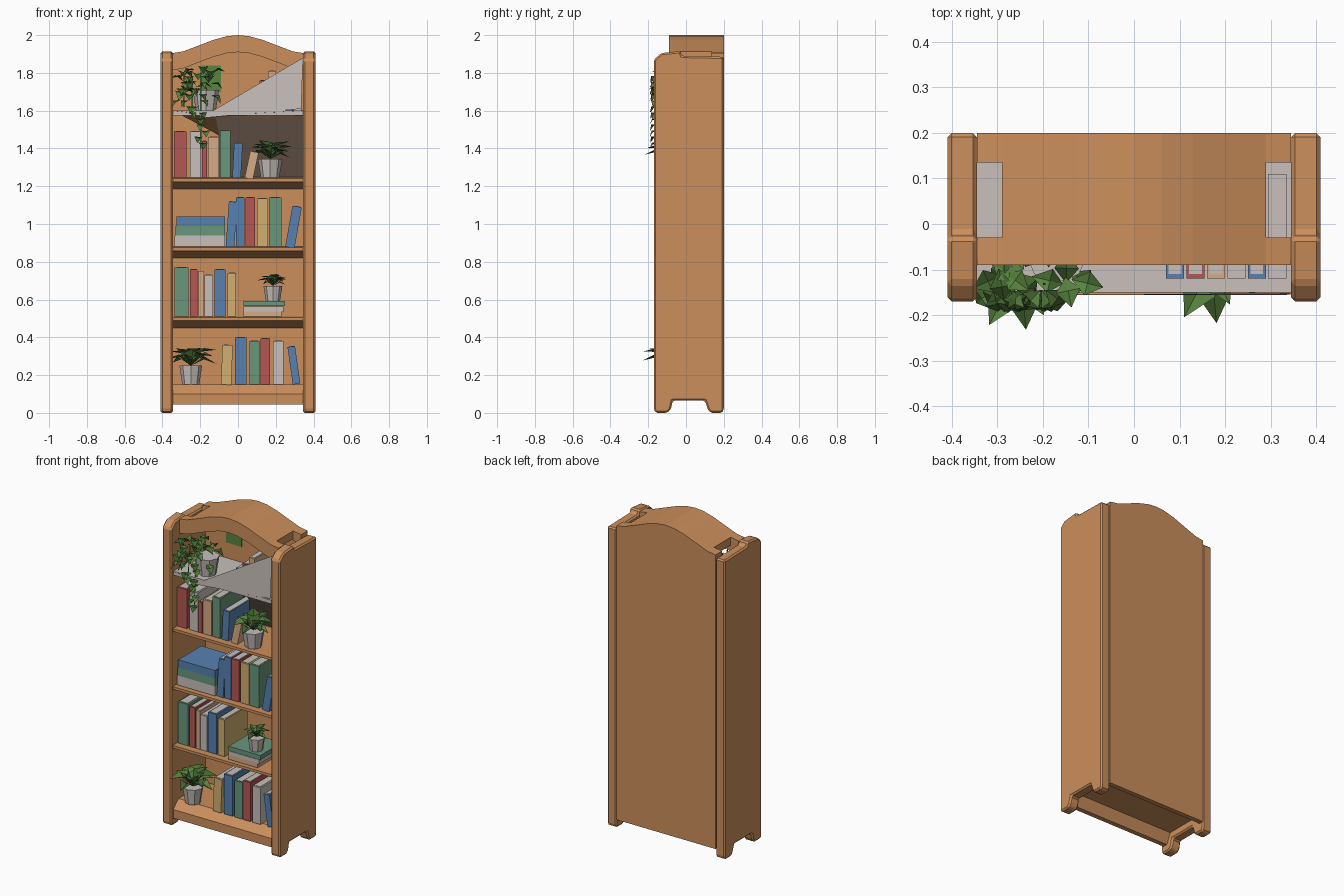
import bpy, bmesh, math, random
from mathutils import Vector, Matrix

random.seed(4)
cube = bpy.data.objects.get("Cube")
if cube:
    bpy.data.objects.remove(cube, do_unlink=True)


def material(name, r, g, b):
    m = bpy.data.materials.new(name)
    m.use_nodes = True
    m.diffuse_color = (r, g, b, 1)
    m.node_tree.nodes["Principled BSDF"].inputs["Base Color"].default_value = (r, g, b, 1)
    return m


WOOD = material("warm wood", .60, .275, .106)
PALE = material("pale grey", .58, .53, .50)
TAUPE = material("taupe", .38, .26, .19)
RED = material("dusty red", .46, .095, .09)
BLUE = material("book blue", .095, .22, .44)
GREEN = material("sage green", .14, .31, .20)
YELLOW = material("straw yellow", .64, .43, .16)
TAN = material("tan", .68, .41, .24)
LEAF = material("leaf green", .10, .23, .05)
DARK = material("dark leaf green", .055, .13, .028)


def finish(name, bm, *mats):
    mesh = bpy.data.meshes.new(name)
    bm.to_mesh(mesh)
    bm.free()
    ob = bpy.data.objects.new(name, mesh)
    bpy.context.collection.objects.link(ob)
    for m in mats:
        mesh.materials.append(m)
    return ob


def prism(name, pts, axis, a, b, mat):
    """Extrude a closed (x, z) or (y, z) profile along the other flat axis."""
    bm = bmesh.new()
    place = (lambda p, t: (t, p[0], p[1])) if axis == "x" else (lambda p, t: (p[0], t, p[1]))
    rings = [[bm.verts.new(place(p, t)) for p in pts] for t in (a, b)]
    bm.faces.new(rings[0])
    bm.faces.new(rings[1][::-1])
    for i in range(len(pts)):
        j = (i + 1) % len(pts)
        bm.faces.new((rings[0][i], rings[1][i], rings[1][j], rings[0][j]))
    bmesh.ops.recalc_face_normals(bm, faces=bm.faces)
    return finish(name, bm, mat)


def sheet(name, corners, mat):
    bm = bmesh.new()
    bm.faces.new([bm.verts.new(c) for c in corners])
    return finish(name, bm, mat)


def box(name, x0, x1, y0, y1, z0, z1, mat):
    return prism(name, [(x0, z0), (x1, z0), (x1, z1), (x0, z1)], "y", y0, y1, mat)


# Side panels with feet and a stepped top
side = [(-.17, .015), (-.16, 0), (-.10, 0), (-.08, .02), (-.07, .065), (.10, .065),
        (.115, .02), (.13, 0), (.19, 0), (.20, .015), (.20, 1.885), (-.02, 1.89),
        (-.03, 1.915), (-.13, 1.905), (-.17, 1.87)]
for word, s in (("left", 1), ("right", -1)):
    panel = prism(word + "_side_panel", side, "x", .345 * s, .41 * s, WOOD)
    bev = panel.modifiers.new("soft edges", "BEVEL")
    bev.width = .01
    bev.segments = 1

# Arched back panel and crown
half = [(0, 2.0), (.06, 1.994), (.13, 1.975), (.2, 1.948), (.29, 1.914), (.345, 1.905)]


def arch(limit):
    right = [p for p in half if p[0] <= limit]
    return [(-x, z) for x, z in right[:0:-1]] + right


def crown(name, limit, y0, y1, thick):
    top = arch(limit)
    prism(name, top + [(x, z - thick) for x, z in top[::-1]], "y", y0, y1, WOOD)


prism("back_panel", arch(.35) + [(.345, .055), (-.345, .055)], "y", .17, .2, WOOD)
crown("crown_front", .35, -.09, -.03, .09)
crown("crown_roof", .3, -.03, .135, .05)
crown("crown_rear", .35, .135, .17, .06)

# Base rail with bottom shelf, then the tapered wooden shelves
prism("base_shelf", [(-.15, .045), (-.15, .10), (-.10, .15), (.17, .15), (.17, .11),
                     (-.09, .11), (-.12, .045)], "x", -.345, .345, WOOD)
FLOORS = (.15, .51, .88, 1.245)
for i, z in enumerate(FLOORS[1:]):
    prism("shelf_%d" % (i + 2), [(-.155, z - .005), (-.155, z - .022), (.17, z - .06), (.17, z)],
          "x", -.345, .345, WOOD)

# Top shelf board, sagging underside and the slanted sheet in front of it
box("top_shelf", -.345, .345, -.15, .17, 1.575, 1.6, PALE)
sheet("underside_wood", [(-.345, -.152, 1.6), (-.12, -.152, 1.575), (-.1, .169, 1.47)], WOOD)
sheet("underside_panel", [(-.12, -.151, 1.575), (.345, -.151, 1.6), (.345, .169, 1.25),
                          (-.1, .169, 1.25), (-.1, .169, 1.47)], TAUPE)
sheet("slanted_sheet", [(-.2, -.156, 1.56), (.335, -.156, 1.61), (.344, -.152, 1.88)], PALE)


# Standing books: left edge, width, top, cover, lean in degrees
def book(name, x, w, z0, z1, mat, lean=0, front=-.12, depth=.23):
    ob = box(name, 0, w, 0, depth, 0, z1 - z0, mat)
    pages = box(name + "_pages", w * .15, w * .85, .01, depth - .01, z1 - z0, z1 - z0 + .002, PALE)
    for o in (ob, pages):
        o.matrix_world = Matrix.Translation((x, front, z0)) @ Matrix.Rotation(math.radians(lean), 4, "Y")


ROWS = [
    [(-.09, .055, .36, YELLOW, 2), (-.015, .06, .40, BLUE, 0), (.06, .055, .38, GREEN, 0),
     (.12, .05, .395, RED, 0), (.185, .055, .38, PALE, 0), (.29, .04, .35, BLUE, -8)],
    [(-.335, .072, .77, GREEN, 0), (-.255, .04, .76, RED, 0), (-.21, .03, .75, TAN, 0),
     (-.178, .045, .73, PALE, 0), (-.125, .06, .76, BLUE, 0), (-.055, .045, .74, YELLOW, 0)],
    [(-.065, .045, 1.12, BLUE, 4), (-.01, .045, 1.14, BLUE, 0), (.04, .05, 1.14, RED, 0),
     (.10, .06, 1.135, YELLOW, 0), (.165, .065, 1.14, GREEN, 0), (.25, .05, 1.10, BLUE, 10)],
    [(-.34, .068, 1.49, RED, 0), (-.255, .06, 1.49, PALE, 0), (-.19, .025, 1.44, RED, 0),
     (-.16, .06, 1.46, TAN, 0), (-.095, .055, 1.495, GREEN, 0), (-.03, .045, 1.43, BLUE, 3),
     (.035, .045, 1.39, TAN, 12)],
]
for r, row in enumerate(ROWS):
    for n, (x, w, top, mat, lean) in enumerate(row):
        book("book_%d_%d" % (r + 1, n + 1), x, w, FLOORS[r], top, mat, lean)
for n, (mat, top) in enumerate([(BLUE, 1.72), (RED, 1.76), (TAN, 1.81), (PALE, 1.77), (BLUE, 1.78), (PALE, 1.76)]):
    book("top_book_%d" % (n + 1), .07 + .045 * n, .04, 1.6, top, mat)

# Lying books
for n, (z, h, mat) in enumerate([(.88, .06, PALE), (.94, .05, GREEN), (.99, .05, BLUE)]):
    box("stacked_book_%d" % n, -.335 + .005 * n, -.07, -.13, .1, z, z + h, mat)
for n, (z, mat) in enumerate([(.51, TAN), (.535, PALE), (.565, GREEN)]):
    box("lying_book_%d" % n, .03, .23 + .01 * n, -.135, .08, z, z + .028, mat)


# Potted plants with folded pointed leaves
def leaf(bm, base, yaw, pitch, length, width, tone):
    flat = Vector((math.cos(yaw), math.sin(yaw), 0))
    across = Vector((-flat.y, flat.x, 0)) * width
    up = Vector((0, 0, 1))
    mid = base + (flat * math.cos(pitch) + up * math.sin(pitch)) * length * .55
    tip = mid + (flat * math.cos(pitch - .8) + up * math.sin(pitch - .8)) * length * .5
    lift = up * width * .4
    b, m, t, l, r = [bm.verts.new(p) for p in (base, mid, tip, mid + across + lift, mid - across + lift)]
    for tri in ((b, m, l), (l, m, t), (b, r, m), (r, t, m)):
        bm.faces.new(tri).material_index = tone


def pot(name, x, y, z, radius, height):
    bm = bmesh.new()
    bmesh.ops.create_cone(bm, cap_ends=True, segments=8, radius1=radius * .75, radius2=radius,
                          depth=height, matrix=Matrix.Translation((x, y, z + height / 2)))
    finish(name, bm, PALE)


def plant(name, x, y, z, radius, height, reach, count):
    pot(name + "_pot", x, y, z, radius, height)
    bm = bmesh.new()
    for i in range(count):
        yaw = i * 2.4
        size = reach * random.uniform(.8, 1.15)
        base = Vector((x, y, z + height))
        leaf(bm, base, yaw, .45 + .75 * i / count, size, size * .28, int(i % 3 == 2))
    finish(name + "_leaves", bm, LEAF, DARK)


plant("floor_plant", -.25, -.09, .15, .06, .10, .16, 13)
plant("small_plant", .185, -.08, .593, .05, .08, .085, 12)
plant("shelf_plant", .17, -.09, 1.245, .065, .10, .13, 15)

# Trailing plant on the top shelf: bushy crown and hanging strands
pot("trailing_pot", -.17, -.06, 1.6, .07, .11)
bm = bmesh.new()
for i in range(30):
    spot = Vector((random.uniform(-.30, -.13), random.uniform(-.13, -.02), random.uniform(1.68, 1.80)))
    leaf(bm, spot, random.uniform(0, 6.28), random.uniform(-.3, .9), .075, .027, int(i % 3 == 2))
for x, low in ((-.29, 1.62), (-.245, 1.56), (-.2, 1.40)):
    z = 1.78
    while z > low:
        leaf(bm, Vector((x + random.uniform(-.02, .02), -.145, z)), random.uniform(3.6, 5.8), -.2,
             .06, .025, random.randint(0, 1))
        z -= .032
    a = Vector((x, -.155, low))
    bm.faces.new([bm.verts.new(p) for p in (a, a + Vector((.006, 0, 0)), Vector((x + .006, -.13, 1.78)),
                                            Vector((x, -.13, 1.78)))])
finish("trailing_leaves", bm, LEAF, DARK)

# Green tint on the back board behind the trailing plant
box("back_patch", -.2, -.09, .165, .17, 1.70, 1.84, LEAF)
